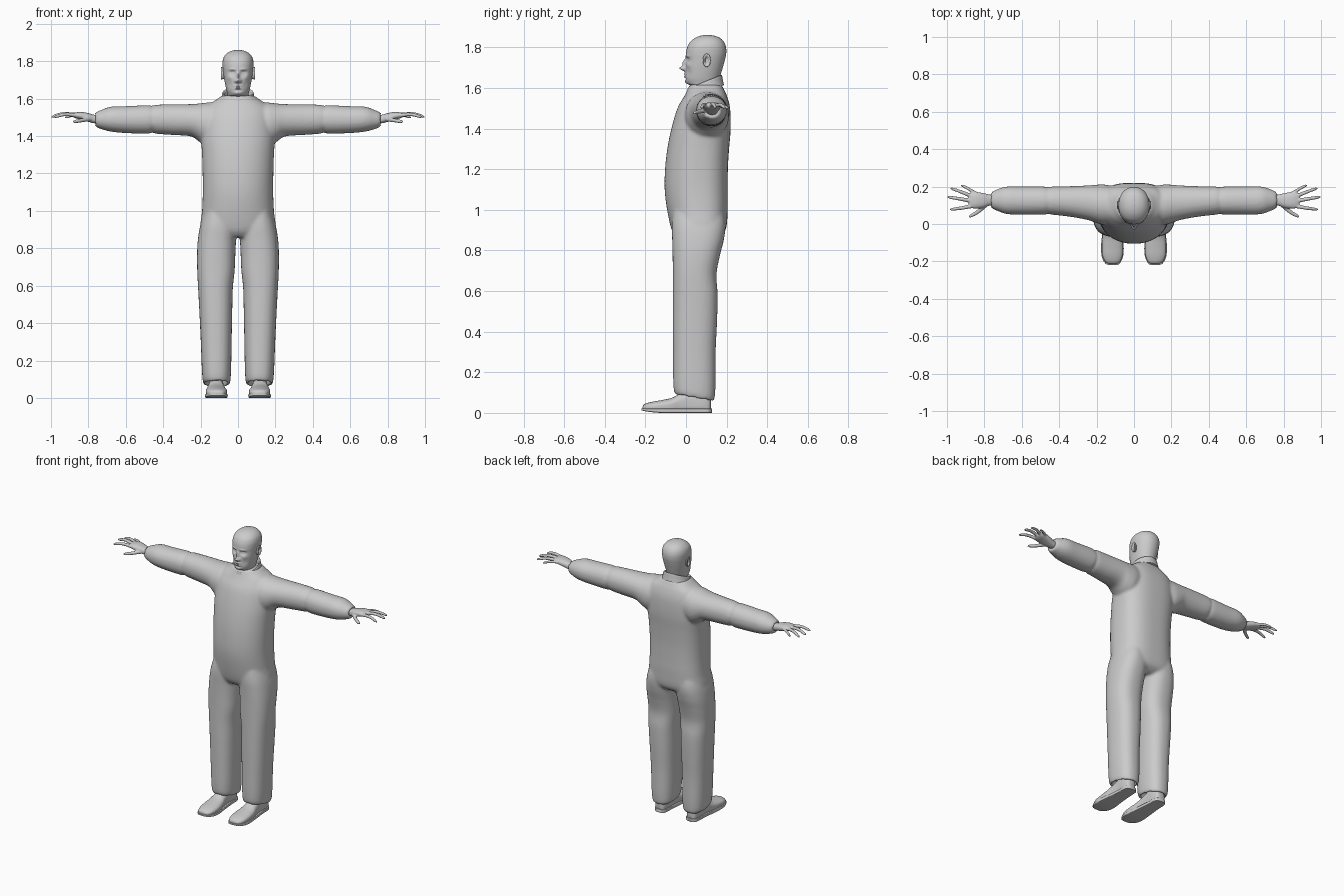
import bpy, bmesh
from math import sin, cos, pi, exp, radians
from mathutils import Vector


def spline(rows, steps):
    """Catmull-Rom interpolation through rows of numbers."""
    out = []
    for i in range(len(rows) - 1):
        p = [rows[max(0, min(len(rows) - 1, i + k))] for k in (-1, 0, 1, 2)]
        for s in range(steps):
            t = s / steps
            out.append([b + .5 * t * (c - a + t * (2*a - 5*b + 4*c - d + t * (3*(b - c) + d - a)))
                        for a, b, c, d in zip(*p)])
    return out + [list(rows[-1])]


def skin_rings(bm, rings):
    vs = [[bm.verts.new(p) for p in r] for r in rings]
    n = len(vs[0])
    for r, q in zip(vs, vs[1:]):
        for i in range(n):
            bm.faces.new((r[i], r[(i + 1) % n], q[(i + 1) % n], q[i]))
    bm.faces.new(vs[0][::-1])
    bm.faces.new(vs[-1])


def loft(bm, axis, rows, n=40, steps=5, p_lo=2, p_hi=2, side=1, warp=None):
    """Rows are (position, a_min, a_max, b_min, b_max) along an axis."""
    rings = []
    for t, a0, a1, b0, b1 in spline(rows, steps):
        ring = []
        for i in range(n):
            c, s = cos(2*pi*i/n), sin(2*pi*i/n)
            e = 2 / (p_hi if s > 0 else p_lo)
            a = (a0+a1)/2 + (a1-a0)/2 * abs(c)**e * (1 if c > 0 else -1)
            b = (b0+b1)/2 + (b1-b0)/2 * abs(s)**e * (1 if s > 0 else -1)
            v = Vector({'x': (t, a, b), 'y': (a, t, b), 'z': (a, b, t)}[axis])
            if warp:
                v = warp(v)
            v.x *= side
            ring.append(v)
        rings.append(ring)
    skin_rings(bm, rings)


def tube(bm, pts, radii, side, n=12):
    pts = [Vector(p) for p in pts]
    rings = []
    for i, (p, r) in enumerate(zip(pts, radii)):
        d = pts[min(i + 1, len(pts) - 1)] - pts[max(i - 1, 0)]
        q = d.to_track_quat('Z', 'Y')
        ring = [p + q @ Vector((r*cos(2*pi*k/n), r*sin(2*pi*k/n), 0)) for k in range(n)]
        rings.append([Vector((v.x * side, v.y, v.z)) for v in ring])
    skin_rings(bm, rings)


def finish(bm, name, voxel=0, smooth=4, angle=60):
    bmesh.ops.recalc_face_normals(bm, faces=bm.faces)
    me = bpy.data.meshes.new(name)
    bm.to_mesh(me)
    bm.free()
    ob = bpy.data.objects.new(name, me)
    bpy.context.collection.objects.link(ob)
    if voxel:
        m = ob.modifiers.new("blend", 'REMESH')
        m.mode, m.voxel_size, m.use_smooth_shade = 'VOXEL', voxel, True
        s = ob.modifiers.new("soften", 'SMOOTH')
        s.factor, s.iterations = .5, smooth
    else:
        bpy.ops.object.select_all(action='DESELECT')
        ob.select_set(True)
        bpy.context.view_layer.objects.active = ob
        bpy.ops.object.shade_smooth_by_angle(angle=radians(angle))
    return ob


# Coverall: torso, sleeves and trouser legs blended into one surface
bm = bmesh.new()
torso = [(.86, -.15, .15, -.04, .15), (.9, -.2, .2, -.07, .195), (1.0, -.192, .192, -.093, .205),
         (1.1, -.188, .188, -.105, .205), (1.2, -.189, .189, -.103, .206), (1.3, -.192, .192, -.092, .212),
         (1.4, -.197, .197, -.072, .22), (1.5, -.19, .19, -.042, .217), (1.56, -.165, .165, -.008, .202),
         (1.595, -.115, .115, .01, .185), (1.615, -.085, .085, .02, .172), (1.62, -.03, .03, .06, .13)]
loft(bm, 'z', torso, n=64, p_lo=2.1, p_hi=2.7)
arm = [(.06, .02, .19, 1.4, 1.575), (.15, -.005, .21, 1.35, 1.58), (.2, .005, .21, 1.365, 1.575),
       (.25, .022, .206, 1.398, 1.571), (.35, .04, .202, 1.406, 1.57), (.44, .05, .2, 1.413, 1.567),
       (.46, .055, .195, 1.422, 1.559), (.48, .05, .2, 1.413, 1.565), (.6, .05, .2, 1.416, 1.56),
       (.68, .053, .2, 1.424, 1.557), (.73, .07, .186, 1.437, 1.54), (.765, .087, .168, 1.452, 1.523),
       (.755, .1, .155, 1.465, 1.51)]
leg = [(1.02, .02, .17, -.06, .18), (.93, .005, .2, -.07, .195), (.85, .01, .214, -.068, .186),
       (.77, .014, .219, -.066, .166), (.68, .018, .218, -.065, .15), (.58, .028, .213, -.065, .156),
       (.45, .031, .206, -.065, .153), (.3, .034, .199, -.064, .146), (.15, .037, .193, -.063, .145),
       (.085, .042, .187, -.058, .14), (.075, .055, .174, -.045, .127), (.12, .06, .168, -.04, .12)]


def hem_slant(v):
    v.z -= (v.y - .04) * .24 * max(0, 1 - v.z / .3)
    return v


for side in (1, -1):
    loft(bm, 'x', arm, side=side, p_lo=2.1, p_hi=2.1)
    loft(bm, 'z', leg, side=side, p_lo=2.4, p_hi=2.4, warp=hem_slant)
finish(bm, "coverall", voxel=.009, smooth=5)

# Stand-up collar, tilted down towards the front
def collar_tilt(v):
    v.z += (v.y - .09) * .4
    return v


bm = bmesh.new()
collar = [(1.575, -.097, .097, -.005, .187), (1.605, -.088, .088, .004, .181), (1.626, -.084, .084, .007, .177),
          (1.63, -.079, .079, .012, .172), (1.62, -.073, .073, .018, .166), (1.58, -.07, .07, .022, .16)]
loft(bm, 'z', collar, n=56, warp=collar_tilt)
finish(bm, "collar")

# Head and neck, with facial features pushed in and out as soft bumps:
# (x, z, x radius, z radius, y offset)
bumps = [(0, 1.696, .011, .011, -.027), (0, 1.722, .008, .02, -.016), (.013, 1.694, .007, .008, -.010),
         (.03, 1.738, .015, .011, .012), (.03, 1.737, .009, .005, -.006), (.03, 1.757, .02, .006, -.004),
         (0, 1.667, .02, .004, -.008), (0, 1.661, .022, .002, .004), (0, 1.654, .017, .004, -.007),
         (0, 1.644, .018, .005, .004), (0, 1.629, .02, .011, -.006), (.045, 1.712, .014, .012, -.004),
         (.042, 1.675, .014, .018, .004)]


def face(v):
    if v.y < .08:
        fade = min(1, (.08 - v.y) / .04)
        v.y += fade * sum(d * exp(-((abs(v.x) - x) / rx)**2 - ((v.z - z) / rz)**2)
                          for x, z, rx, rz, d in bumps)
    return v


bm = bmesh.new()
head = [(1.53, -.06, .06, .04, .155), (1.595, -.058, .058, .04, .153), (1.612, -.056, .056, .022, .156),
        (1.624, -.056, .056, .004, .16), (1.65, -.063, .063, -.004, .166), (1.7, -.073, .073, -.003, .181),
        (1.74, -.079, .079, .0, .192), (1.77, -.082, .082, .0, .198), (1.8, -.082, .082, .006, .197),
        (1.826, -.074, .074, .02, .187), (1.846, -.055, .055, .045, .168), (1.857, -.03, .03, .073, .139),
        (1.861, -.003, .003, .102, .108)]
loft(bm, 'z', head, n=128, steps=10, p_lo=2.2, p_hi=2.1, warp=face)
finish(bm, "head")

# Ears: flattened shells with a hollow
bm = bmesh.new()
ear = [(.066, .085, .112, 1.71, 1.757), (.08, .083, .117, 1.705, 1.764), (.089, .083, .122, 1.703, 1.769),
       (.092, .088, .117, 1.709, 1.763), (.088, .093, .112, 1.717, 1.755), (.082, .096, .107, 1.724, 1.748)]
for side in (1, -1):
    loft(bm, 'x', ear, n=28, steps=4, side=side)
finish(bm, "ears")

# Hands: palm and spread fingers
fingers = [((.86, .097, 1.51), (.925, .085, 1.516), (.985, .077, 1.5), .0095),
           ((.86, .122, 1.512), (.935, .135, 1.519), (.998, .145, 1.502), .0098),
           ((.86, .145, 1.511), (.925, .172, 1.516), (.982, .192, 1.5), .0092),
           ((.84, .16, 1.508), (.885, .188, 1.51), (.925, .209, 1.498), .0082),
           ((.79, .105, 1.492), (.835, .065, 1.484), (.882, .038, 1.476), .0105)]
palm = [(.71, .1, .155, 1.465, 1.51), (.765, .1, .157, 1.468, 1.513), (.8, .088, .164, 1.476, 1.523),
        (.84, .083, .171, 1.488, 1.529), (.87, .086, .168, 1.496, 1.526), (.884, .1, .155, 1.504, 1.52)]
bm = bmesh.new()
for side in (1, -1):
    loft(bm, 'x', palm, side=side, n=28, p_lo=2.4, p_hi=2.4)
    for a, b, c, r in fingers:
        path = spline([a, b, c], 5)
        tube(bm, path, [r*1.2 - r*.04*i for i in range(len(path) - 2)] + [r*.72, r*.3], side)
finish(bm, "hands", voxel=.004, smooth=3)

# Shoes: upper and flat sole
upper = [(-.214, .1, .125, .018, .03), (-.205, .077, .151, .012, .043), (-.17, .062, .168, .01, .054),
         (-.12, .059, .172, .01, .063), (-.07, .065, .169, .01, .074), (-.03, .073, .161, .01, .095),
         (.02, .077, .156, .01, .115), (.08, .077, .156, .01, .11), (.113, .086, .148, .01, .09),
         (.122, .1, .132, .02, .07)]
sole = [(-.22, .1, .126), (-.212, .077, .152), (-.175, .059, .172), (-.12, .055, .176),
        (-.05, .064, .17), (.04, .072, .161), (.1, .075, .158), (.12, .085, .147), (.127, .102, .13)]
for name, side in (("left_shoe", 1), ("right_shoe", -1)):
    bm = bmesh.new()
    loft(bm, 'y', upper, n=36, p_lo=5, p_hi=2.1, side=side)
    finish(bm, name + "_upper")
    bm = bmesh.new()
    loft(bm, 'y', [(y, a, b, .012 * max(0, (-y - .15) / .07), .022) for y, a, b in sole],
         n=36, p_lo=8, p_hi=8, side=side)
    finish(bm, name + "_sole", angle=40)
    # Ankle inside the trouser leg
    bm = bmesh.new()
    loft(bm, 'z', [(.06, .08, .153, -.02, .1), (.1, .083, .15, -.01, .1), (.2, .085, .148, .0, .095)],
         n=28, side=side)
    finish(bm, name.replace("shoe", "ankle"))
